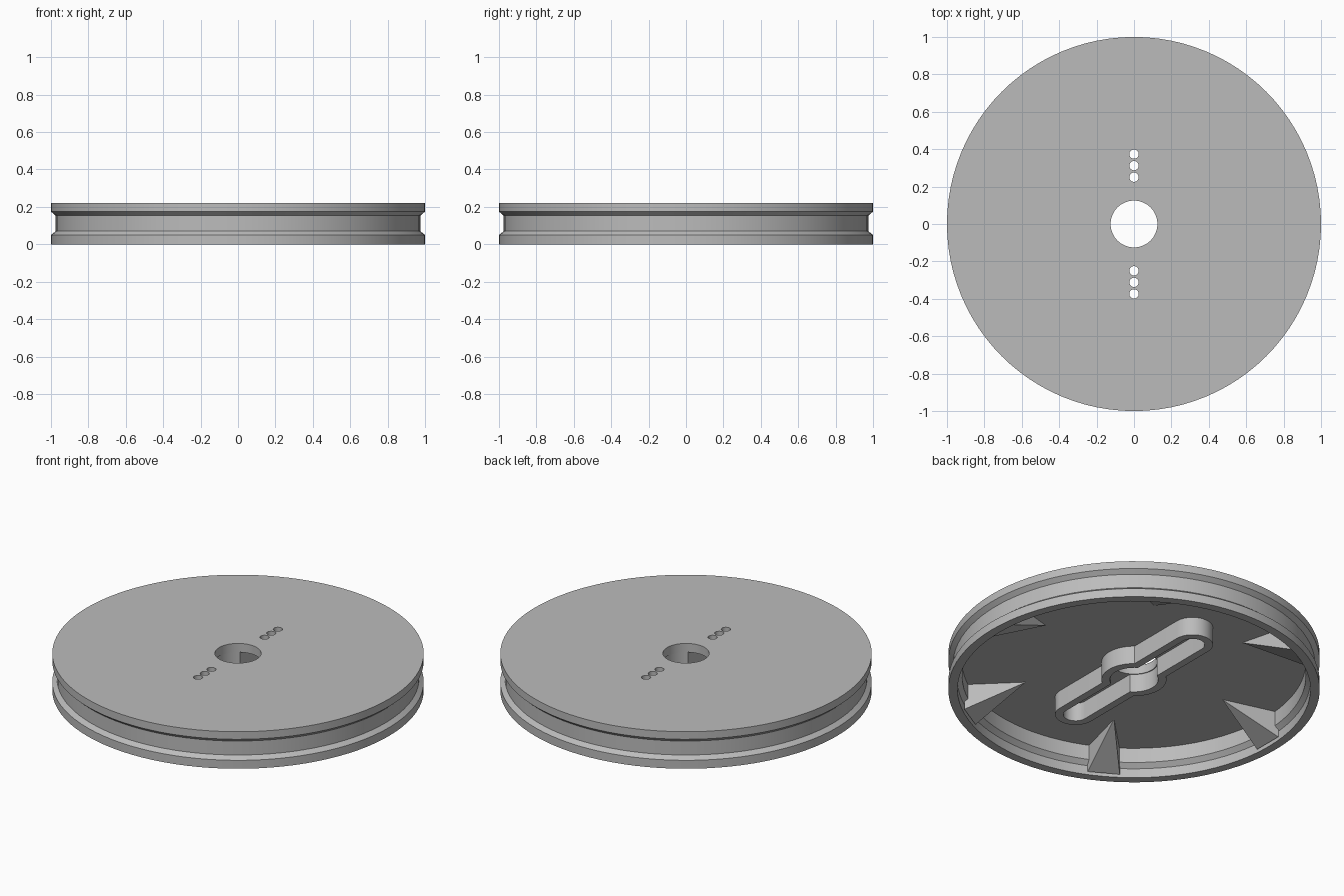
import bpy, bmesh
from math import pi, sin, cos, acos, radians
from mathutils import Matrix

SEGS = 96
HEIGHT = 0.22
PLATE_Z = 0.168      # underside of the top plate

if "Cube" in bpy.data.objects:
    bpy.data.objects.remove(bpy.data.objects["Cube"])

grey = bpy.data.materials.new("plain grey")
grey.use_nodes = True
grey.diffuse_color = (0.5, 0.5, 0.5, 1)
grey.node_tree.nodes["Principled BSDF"].inputs["Base Color"].default_value = (0.5, 0.5, 0.5, 1)


def finish(bm, name):
    """Turn a bmesh into a grey object with sharp edges kept."""
    bmesh.ops.recalc_face_normals(bm, faces=bm.faces)
    mesh = bpy.data.meshes.new(name)
    bm.to_mesh(mesh)
    bm.free()
    mesh.materials.append(grey)
    obj = bpy.data.objects.new(name, mesh)
    bpy.context.collection.objects.link(obj)
    return obj


def smooth(obj):
    bpy.ops.object.select_all(action="DESELECT")
    obj.select_set(True)
    bpy.context.view_layer.objects.active = obj
    bpy.ops.object.shade_smooth_by_angle(angle=radians(20))


def bridge(bm, a, b):
    for i in range(len(a)):
        j = (i + 1) % len(a)
        bm.faces.new((a[i], a[j], b[j], b[i]))


# Grooved wheel: closed (radius, height) section turned round the axis
section = [(0.125, HEIGHT), (1, HEIGHT), (1, 0.175), (0.975, 0.153), (0.975, 0.07),
           (1, 0.05), (1, 0), (0.95, 0), (0.95, 0.055), (0.925, 0.08),
           (0.925, PLATE_Z), (0.125, PLATE_Z)]
bm = bmesh.new()
rings = [[bm.verts.new((r * cos(2 * pi * i / SEGS), r * sin(2 * pi * i / SEGS), z))
          for i in range(SEGS)] for r, z in section]
for k, ring in enumerate(rings):
    bridge(bm, ring, rings[(k + 1) % len(rings)])
wheel = finish(bm, "grooved_wheel")

# Two rows of three small through holes
bm = bmesh.new()
for side in (-1, 1):
    for y in (0.25, 0.312, 0.374):
        bmesh.ops.create_cone(bm, cap_ends=True, segments=24, radius1=0.025, radius2=0.025,
                              depth=0.3, matrix=Matrix.Translation((0, side * y, HEIGHT)))
cutter = finish(bm, "hole_cutter")
cutter.hide_render = True
cut = wheel.modifiers.new("holes", "BOOLEAN")
cut.object = cutter
cut.operation = "DIFFERENCE"
cut.solver = "EXACT"
bpy.context.view_layer.objects.active = wheel
bpy.ops.object.modifier_apply(modifier=cut.name)
bpy.data.objects.remove(cutter)
smooth(wheel)


# Hub wall: long slot outline with a round bulge at the middle
def outline(width, length, bulge):
    a = acos(width / bulge)
    half = [(bulge * cos(t), bulge * sin(t)) for t in (a * (i / 8 - 1) for i in range(17))]
    half += [(width * cos(t), length + width * sin(t)) for t in (pi * i / 20 for i in range(21))]
    return half + [(-x, -y) for x, y in half]


bm = bmesh.new()
loops = [[bm.verts.new((x, y, z)) for x, y in outline(w, 0.49, r)]
         for w, r, z in ((0.11, 0.175, 0.06), (0.11, 0.175, PLATE_Z + 0.004),
                         (0.066, 0.13, PLATE_Z + 0.004), (0.066, 0.13, 0.06))]
for k in range(4):
    bridge(bm, loops[k], loops[(k + 1) % 4])
smooth(finish(bm, "hub_wall"))

# Six tapered ribs between the plate and the rim
for n in range(6):
    bm = bmesh.new()
    tip = bm.verts.new((0.62, 0, PLATE_Z))
    low = [bm.verts.new((0.94, s * 0.088, 0.015)) for s in (-1, 1)]
    top = [bm.verts.new((0.94, s * 0.088, PLATE_Z)) for s in (-1, 1)]
    bm.faces.new((tip, low[0], low[1]))
    bm.faces.new((tip, top[1], top[0]))
    bm.faces.new((low[0], top[0], top[1], low[1]))
    for s in (0, 1):
        bm.faces.new((tip, top[s], low[s]))
    bmesh.ops.rotate(bm, verts=bm.verts, matrix=Matrix.Rotation(n * pi / 3, 3, "Z"))
    finish(bm, f"rib_{n + 1}")
